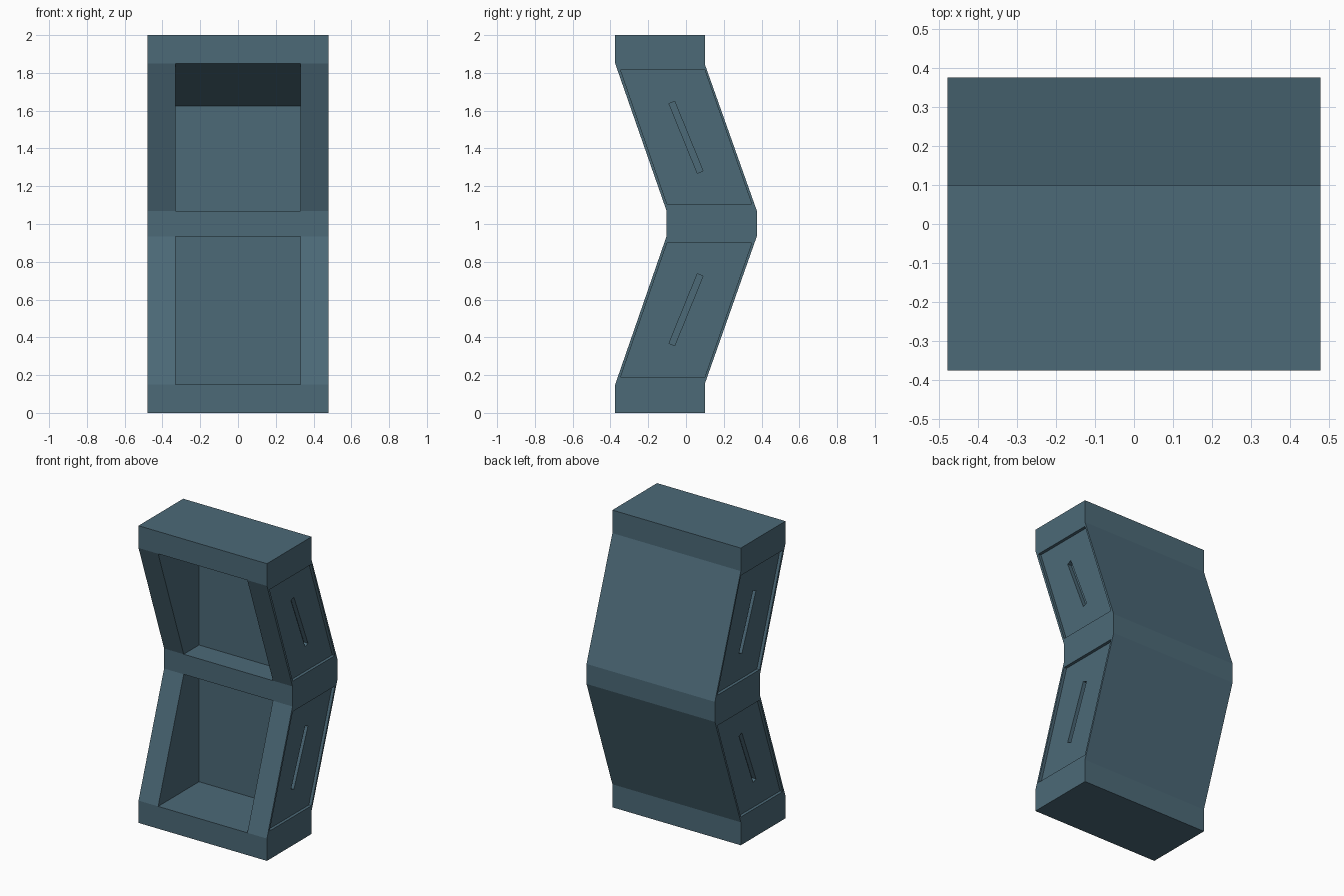
import bpy
import bmesh

if "Cube" in bpy.data.objects:
    bpy.data.objects.remove(bpy.data.objects["Cube"])

# Single slate blue colour
slate = bpy.data.materials.new("slate_blue")
slate.diffuse_color = (0.072, 0.142, 0.186, 1.0)
slate.use_nodes = True
slate.node_tree.nodes["Principled BSDF"].inputs["Base Color"].default_value = slate.diffuse_color


def prism(name, profile, x0, x1):
    """Extrude a (y, z) profile along x from x0 to x1."""
    bm = bmesh.new()
    face = bm.faces.new([bm.verts.new((x0, y, z)) for y, z in profile])
    out = bmesh.ops.extrude_face_region(bm, geom=[face])
    moved = [v for v in out["geom"] if isinstance(v, bmesh.types.BMVert)]
    bmesh.ops.translate(bm, verts=moved, vec=(x1 - x0, 0, 0))
    bmesh.ops.recalc_face_normals(bm, faces=bm.faces[:])
    mesh = bpy.data.meshes.new(name)
    bm.to_mesh(mesh)
    bm.free()
    mesh.materials.append(slate)
    obj = bpy.data.objects.new(name, mesh)
    bpy.context.collection.objects.link(obj)
    return obj


def cut(target, profile, x0, x1):
    """Carve a prism out of the target and discard the cutter."""
    cutter = prism("cutter", profile, x0, x1)
    cutter.hide_render = True
    mod = target.modifiers.new("cut", "BOOLEAN")
    mod.operation = "DIFFERENCE"
    mod.solver = "EXACT"
    mod.object = cutter
    bpy.context.view_layer.objects.active = target
    bpy.ops.object.modifier_apply(modifier=mod.name)
    bpy.data.objects.remove(cutter)


def flip(profile):
    """Mirror a lower-half profile to the upper half."""
    return [(y, 2.005 - z) for y, z in profile]


# Body: bent shelf block
W = 0.478
body = prism("shelf_body", [
    (-0.375, 0), (-0.375, 0.15), (-0.103, 0.935), (-0.103, 1.07),
    (-0.375, 1.85), (-0.375, 2), (0.10, 2), (0.10, 1.845),
    (0.375, 1.07), (0.375, 0.935), (0.10, 0.155), (0.10, 0)], -W, W)

# Front compartments: lower is square, upper has a sloping ceiling
cut(body, [(-0.5, 0.15), (0.06, 0.15), (0.06, 0.935), (-0.5, 0.935)],
    -0.332, 0.332)
cut(body, [(-0.5, 1.07), (0.06, 1.07), (0.06, 1.625), (-0.375, 1.85),
           (-0.5, 1.85)], -0.332, 0.332)

# Side panels and their slanted handle slots, on both sides and both halves
panel = [(-0.346, 0.19), (0.099, 0.19), (0.348, 0.90), (-0.100, 0.90)]
slot = [(-0.090, 0.368), (-0.060, 0.356), (0.090, 0.724), (0.060, 0.736)]
for side in (-1, 1):
    for shape in (panel, flip(panel)):
        cut(body, shape, side * (W - 0.02), side * 0.6)
    for shape in (slot, flip(slot)):
        cut(body, shape, side * (W - 0.05), side * 0.6)
